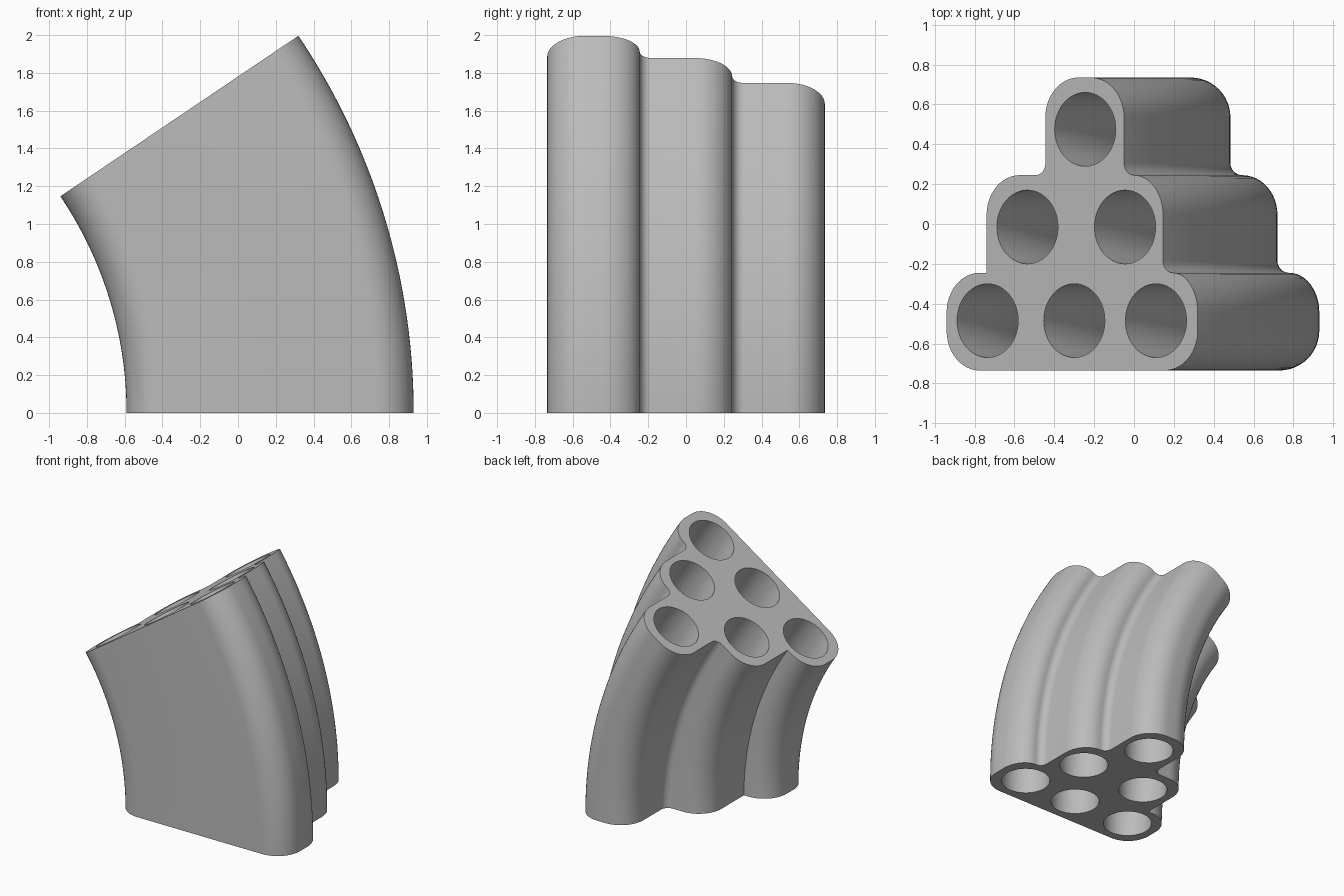
import bpy, bmesh, math

if "Cube" in bpy.data.objects:
    bpy.data.objects.remove(bpy.data.objects["Cube"])

AXIS_X = -2.64                 # bend axis, parallel to y, at z = 0
BEND = math.radians(34.0)
STEPS = 40


def arc(cx, cy, rx, ry, a0, a1, n=12):
    pts = []
    for i in range(n + 1):
        a = math.radians(a0 + (a1 - a0) * i / n)
        pts.append((cx + rx * math.cos(a), cy + ry * math.sin(a)))
    return pts


# Stepped outline as (distance from bend axis, y), counter-clockwise
raw = (
    arc(2.25, -.535, .2, .2, 180, 270)
    + arc(3.37, -.535, .2, .2, 270, 360)
    + arc(3.42, -.445, .15, .2, 0, 90)            # lower row, outer side
    + arc(3.42, -.185, .06, .06, 270, 180, 8)
    + arc(3.184, .045, .176, .2, 0, 90)           # middle row, outer side
    + arc(3.184, .305, .06, .06, 270, 180, 8)
    + arc(2.924, .535, .2, .2, 0, 90)             # upper row
    + arc(2.848, .535, .2, .2, 90, 180)
    + arc(2.588, .305, .06, .06, 0, -90, 8)
    + arc(2.492, .045, .2, .2, 90, 180)           # middle row, inner side
    + [(2.292, -.245)]
    + arc(2.25, -.445, .2, .2, 90, 180)           # lower row, inner side
)
outline = [p for i, p in enumerate(raw) if math.dist(p, raw[i - 1]) > 1e-5]

# Six tube holes in rows of three, two and one
hole_centres = [(2.298, -.485), (2.823, -.485), (3.317, -.485),
                (2.539, -.015), (3.130, -.015), (2.889, .475)]
holes = [arc(x, y, .185, .185, 0, 360, 48)[:-1] for x, y in hole_centres]

# Sweep every loop around the bend axis
bm = bmesh.new()
to_end = {}
start_edges = []
for loop in [outline] + holes:
    rings = []
    for s in range(STEPS + 1):
        a = BEND * s / STEPS
        rings.append([bm.verts.new((AXIS_X + r * math.cos(a), y, r * math.sin(a)))
                      for r, y in loop])
    n = len(loop)
    for low, high in zip(rings, rings[1:]):
        for i in range(n):
            j = (i + 1) % n
            bm.faces.new((low[i], low[j], high[j], high[i]))
    to_end.update(zip(rings[0], rings[-1]))
    start_edges += [bm.edges.get((rings[0][i], rings[0][(i + 1) % n])) for i in range(n)]

# Flat end with holes, copied to the other end
filled = bmesh.ops.triangle_fill(bm, edges=start_edges, use_beauty=True, normal=(0, 0, -1))
for f in [g for g in filled["geom"] if isinstance(g, bmesh.types.BMFace)]:
    bm.faces.new([to_end[v] for v in reversed(f.verts)])
bmesh.ops.recalc_face_normals(bm, faces=bm.faces)

mesh = bpy.data.meshes.new("curved_tube_block")
bm.to_mesh(mesh)
bm.free()
block = bpy.data.objects.new("curved_tube_block", mesh)
bpy.context.collection.objects.link(block)

# Plain grey
grey = bpy.data.materials.new("grey")
grey.diffuse_color = (0.5, 0.5, 0.5, 1)
grey.use_nodes = True
grey.node_tree.nodes["Principled BSDF"].inputs["Base Color"].default_value = grey.diffuse_color
mesh.materials.append(grey)

# Smooth walls, crisp ends
bpy.context.view_layer.objects.active = block
block.select_set(True)
bpy.ops.object.shade_smooth_by_angle(angle=math.radians(30))
